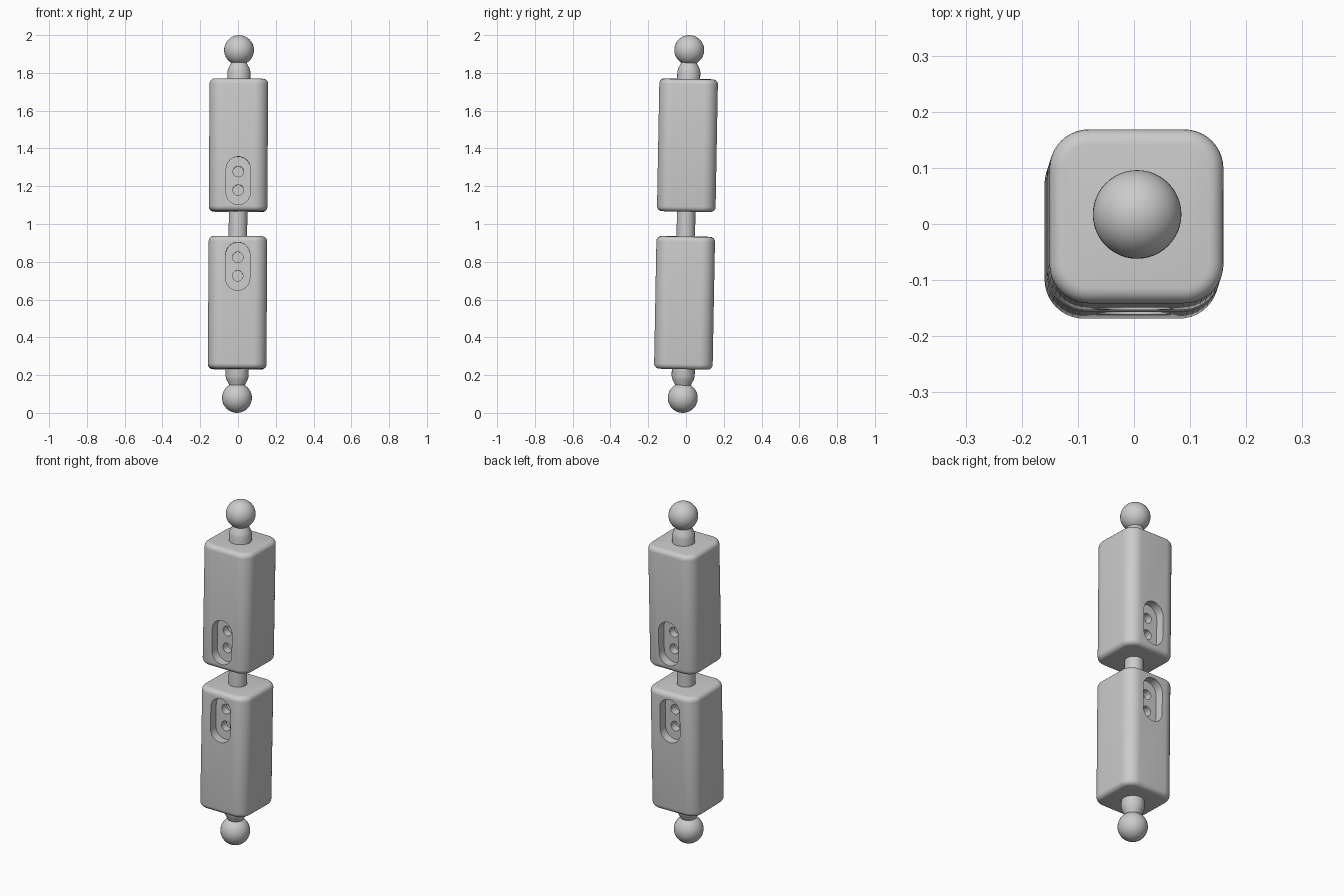
import bpy, bmesh, math
from mathutils import Matrix, Vector

if "Cube" in bpy.data.objects:
    bpy.data.objects.remove(bpy.data.objects["Cube"])

# The whole arm leans very slightly off vertical, about its middle
LEAN = Vector((0.006, 0.0185, 1)).to_track_quat('Z', 'Y').to_matrix()
LEAN = Vector((0, 0, 1)).rotation_difference(Vector((0.006, 0.0185, 1))).to_matrix().to_4x4()
PLACE = Matrix.Translation((0, 0, 1)) @ LEAN

grey = bpy.data.materials.new("plain grey")
grey.use_nodes = True
grey.diffuse_color = (0.6, 0.6, 0.6, 1)
grey.node_tree.nodes["Principled BSDF"].inputs["Base Color"].default_value = (0.6, 0.6, 0.6, 1)


def make(name, bm):
    bmesh.ops.recalc_face_normals(bm, faces=bm.faces)
    mesh = bpy.data.meshes.new(name)
    bm.to_mesh(mesh)
    bm.free()
    mesh.materials.append(grey)
    obj = bpy.data.objects.new(name, mesh)
    bpy.context.collection.objects.link(obj)
    return obj


def activate(obj):
    bpy.ops.object.select_all(action='DESELECT')
    obj.select_set(True)
    bpy.context.view_layer.objects.active = obj


def finish(obj):
    obj.data.transform(PLACE)
    activate(obj)
    bpy.ops.object.shade_smooth_by_angle(angle=math.radians(35))


def lathe(name, profile, side=1):
    bm = bmesh.new()
    verts = [bm.verts.new((r, 0, z * side)) for r, z in profile]
    edges = [bm.edges.new(pair) for pair in zip(verts, verts[1:])]
    bmesh.ops.spin(bm, geom=verts + edges, cent=(0, 0, 0), axis=(0, 0, 1),
                   angle=math.tau, steps=48, use_duplicate=False)
    bmesh.ops.remove_doubles(bm, verts=bm.verts, dist=0.0001)
    return make(name, bm)


def prism(name, half_height, radius, z, y_in, y_out):
    """Stadium outline (a circle when half_height is 0) extruded along y."""
    bm = bmesh.new()
    ring = []
    for end in (1, -1):
        for i in range(17):
            a = math.pi * i / 16
            ring.append(bm.verts.new((end * radius * math.cos(a), y_in,
                                      z + end * (half_height + radius * math.sin(a)))))
    bmesh.ops.remove_doubles(bm, verts=ring, dist=0.0001)
    face = bm.faces.new([v for v in ring if v.is_valid])
    new = bmesh.ops.extrude_face_region(bm, geom=[face])["geom"]
    bmesh.ops.translate(bm, vec=(0, y_out - y_in, 0),
                        verts=[v for v in new if isinstance(v, bmesh.types.BMVert)])
    obj = make(name, bm)
    obj.hide_render = True
    return obj


def cut(obj, cutter):
    mod = obj.modifiers.new("cut", 'BOOLEAN')
    mod.operation = 'DIFFERENCE'
    mod.solver = 'EXACT'
    mod.object = cutter
    activate(obj)
    bpy.ops.object.modifier_apply(modifier=mod.name)
    bpy.data.objects.remove(cutter)


HALF, LOW, HIGH = 0.155, 0.066, 0.768


def block(name, side):
    # Square bar with broad vertical corners and softly rounded ends
    bm = bmesh.new()
    size = Matrix.Diagonal((2 * HALF, 2 * HALF, HIGH - LOW, 1))
    bmesh.ops.create_cube(bm, size=1, matrix=Matrix.Translation(
        (0, 0, side * (LOW + HIGH) / 2)) @ size)
    upright = [e for e in bm.edges if abs(e.verts[0].co.z - e.verts[1].co.z) > 0.1]
    bmesh.ops.bevel(bm, geom=upright, offset=0.07, segments=10, profile=0.5, affect='EDGES')
    rims = [e for e in bm.edges if abs(e.verts[0].co.z - e.verts[1].co.z) < 0.01]
    bmesh.ops.bevel(bm, geom=rims, offset=0.027, segments=5, profile=0.5, affect='EDGES')
    obj = make(name, bm)

    # Recessed slots front and back, each with two screw holes in its floor
    for y in (-1, 1):
        cut(obj, prism("slot_cutter", 0.063, 0.064, side * 0.227, y * 0.105, y * 0.2))
        for z in (0.178, 0.276):
            cut(obj, prism("hole_cutter", 0, 0.028, side * z, y * 0.06, y * 0.12))
    finish(obj)


for label, side in (("upper", 1), ("lower", -1)):
    block(label + "_block", side)
    # Tapered neck and ball
    finish(lathe(label + "_neck", [(0, 0.74), (0.061, 0.74), (0.061, 0.808), (0.056, 0.825),
                                   (0.04, 0.856), (0, 0.87)], side))
    bm = bmesh.new()
    bmesh.ops.create_uvsphere(bm, u_segments=48, v_segments=24, radius=0.079,
                              matrix=Matrix.Translation((0, 0, side * 0.921)))
    finish(make(label + "_ball", bm))

# Rod joining the two blocks
finish(lathe("centre_rod", [(0, -0.1), (0.049, -0.1), (0.049, 0.1), (0, 0.1)]))
